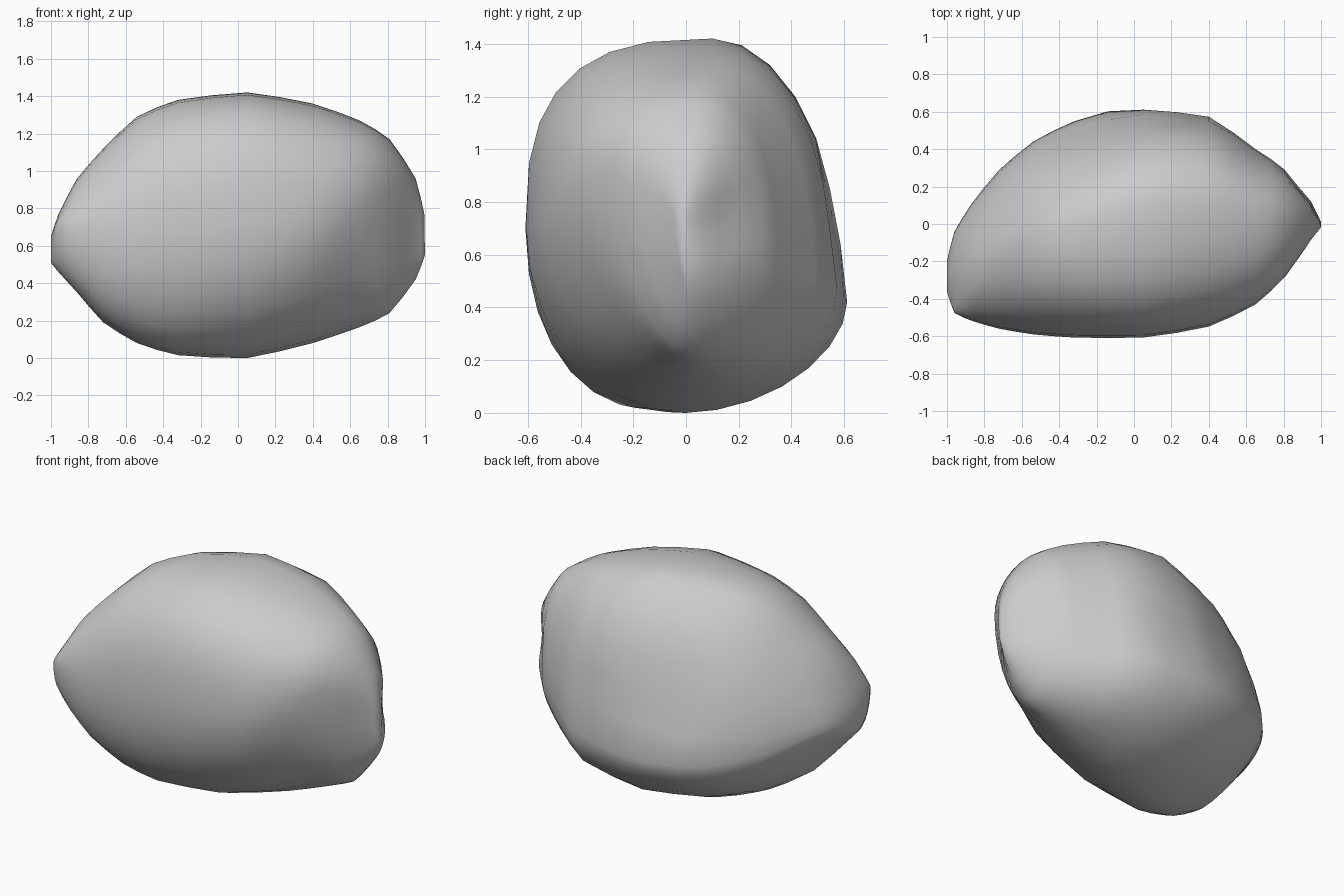
import bpy, bmesh, math
from mathutils import Vector

if "Cube" in bpy.data.objects:
    bpy.data.objects.remove(bpy.data.objects["Cube"])

# Cross-sections along x: x, front (y, z), back (y, z), top (y, z), bottom (y, z)
SECTIONS = [
    (-1.00, -.36, .60, -.20, .58, -.28, .66, -.30, .52),
    (-.96, -.475, .71, -.04, .60, -.28, .78, -.33, .47),
    (-.86, -.52, .70, .12, .56, -.24, .97, -.33, .36),
    (-.72, -.56, .67, .29, .50, -.16, 1.13, -.25, .20),
    (-.54, -.59, .67, .44, .45, -.08, 1.30, -.20, .09),
    (-.32, -.607, .70, .55, .42, .00, 1.39, -.14, .025),
    (.05, -.607, .72, .61, .43, .10, 1.43, .00, .01),
    (.40, -.55, .75, .575, .48, .10, 1.37, .05, .09),
    (.65, -.43, .88, .40, .56, .06, 1.28, .04, .175),
    (.81, -.28, .92, .295, .68, .03, 1.18, .00, .25),
    (.95, -.08, .82, .14, .70, .02, .97, .01, .43),
    (1.00, -.02, .72, .02, .68, .00, .78, .00, .56),
]
STEPS = 7

# Soft hollows and swellings: centre, push, radius
DENTS = [
    ((.90, .16, .74), (-.035, -.02, 0), .16),
    ((.25, .57, .75), (0, -.035, 0), .22),
    ((-.25, .48, .80), (.01, -.035, 0), .28),
    ((-.12, .58, .42), (0, .02, 0), .14),
    ((.55, -.40, .45), (-.01, .015, 0), .28),
]


def arc(start, end, corner_y, power):
    """Quarter superellipse between two extremes, without its end point."""
    pts = []
    for i in range(STEPS):
        t = i / STEPS * math.pi / 2
        a, b = math.cos(t) ** (2 / power), math.sin(t) ** (2 / power)
        if corner_y == end[0]:
            y = end[0] + (start[0] - end[0]) * a
            z = start[1] + (end[1] - start[1]) * b
        else:
            y = start[0] + (end[0] - start[0]) * b
            z = end[1] + (start[1] - end[1]) * a
        pts.append((y, z))
    return pts


def section(row):
    x, fy, fz, by, bz, ty, tz, uy, uz = row
    right = min(max((x + .1) / .7, 0), 1)
    left = min(max((.3 - x) / .7, 0), 1)
    f, b, t, u = (fy, fz), (by, bz), (ty, tz), (uy, uz)
    ring = arc(f, t, ty, 2.85 - .95 * abs(x - .1))
    ring += arc(t, b, ty, 2.1 - .37 * left)
    ring += arc(b, u, uy, 1.75 + .35 * right)
    ring += arc(u, f, uy, 2.1 - .32 * right)
    return [Vector((x, y, z)) for y, z in ring]


def smooth_between(a, b, c, d, t):
    return .5 * (2 * b + (c - a) * t + (2 * a - 5 * b + 4 * c - d) * t * t
                 + (3 * b - a - 3 * c + d) * t ** 3)


# Boulder skin lofted through the sections
base = [section(r) for r in SECTIONS]
n = len(base)
rings = []
for i in range(n - 1):
    q = [base[max(i - 1, 0)], base[i], base[i + 1], base[min(i + 2, n - 1)]]
    rings.append(base[i])
    mid = [smooth_between(*p, .5) for p in zip(*q)]
    # keep the middle ring on a modest bulge to avoid overshoot
    rings.append([(m + (p + r) / 2) / 2 for m, p, r in zip(mid, q[1], q[2])])
rings.append(base[-1])

bm = bmesh.new()
loops = [[bm.verts.new(p) for p in r] for r in rings]
count = 4 * STEPS
for a, b in zip(loops, loops[1:]):
    for j in range(count):
        k = (j + 1) % count
        bm.faces.new((a[j], a[k], b[k], b[j]))
for end in (loops[0], loops[-1]):
    hub = bm.verts.new(sum((v.co for v in end), Vector()) / count)
    for j in range(count):
        bm.faces.new((end[j], end[(j + 1) % count], hub))

# Weathered dents
for v in bm.verts:
    for centre, push, radius in DENTS:
        d = (v.co - Vector(centre)).length / radius
        v.co += Vector(push) * math.exp(-d * d * 1.5)
    v.co.z = max(v.co.z, 0)

# Settle the boulder on the floor
low = min(v.co.z for v in bm.verts)
bmesh.ops.translate(bm, verts=bm.verts, vec=(0, 0, -low))

bmesh.ops.recalc_face_normals(bm, faces=bm.faces)
for f in bm.faces:
    f.smooth = True
mesh = bpy.data.meshes.new("boulder")
bm.to_mesh(mesh)
bm.free()
boulder = bpy.data.objects.new("boulder", mesh)
bpy.context.collection.objects.link(boulder)
